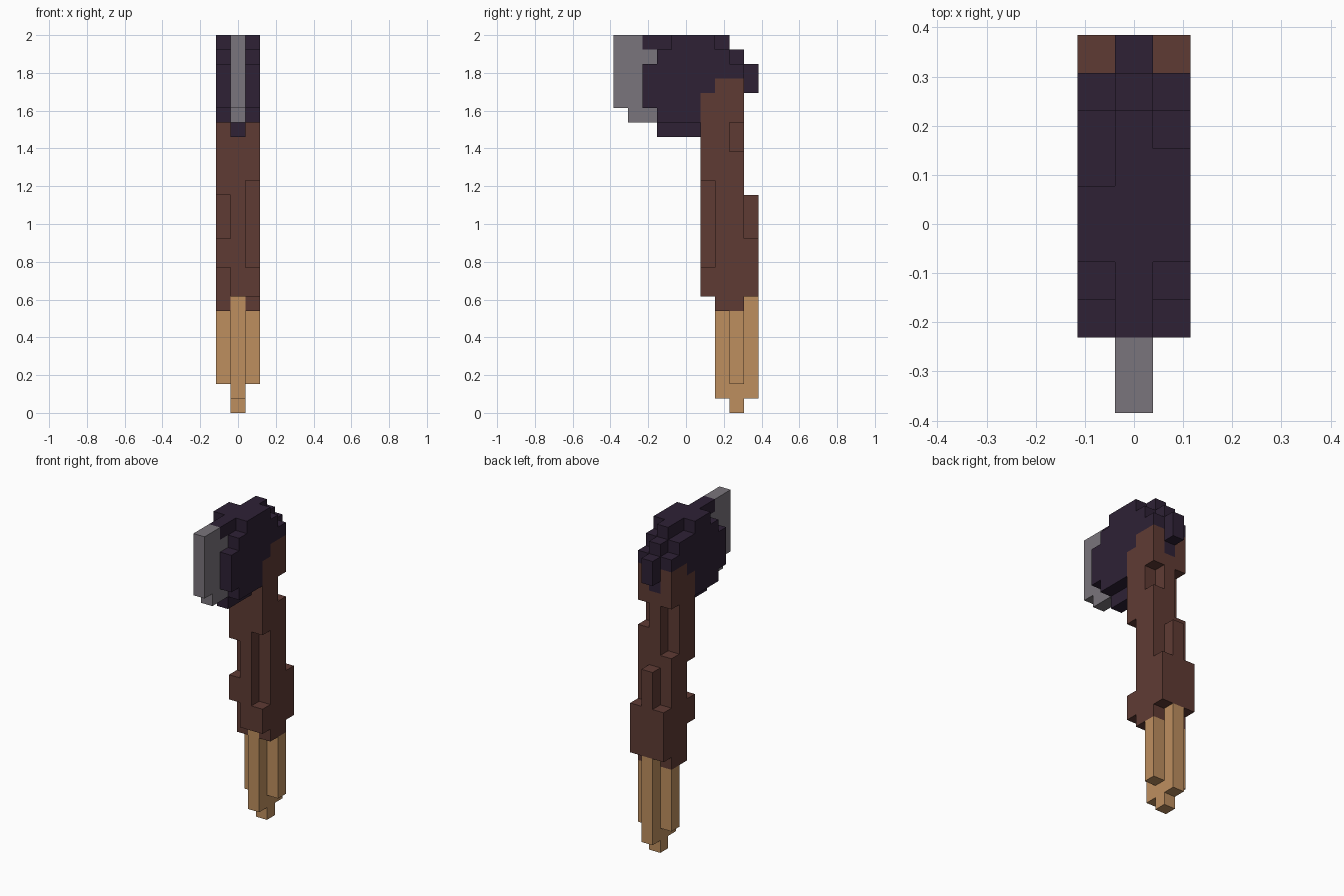
import bpy, bmesh, math
from mathutils import Vector

if "Cube" in bpy.data.objects:
    bpy.data.objects.remove(bpy.data.objects["Cube"], do_unlink=True)

U = 2 / 26                      # edge of one block
ORIGIN = Vector((1.5, 5, 0))    # block coordinates of the world origin
DIRS = [(1, 0, 0), (-1, 0, 0), (0, 1, 0), (0, -1, 0), (0, 0, 1), (0, 0, -1)]


def linear(c):
    c /= 255
    return c / 12.92 if c <= 0.04045 else ((c + 0.055) / 1.055) ** 2.4


def material(name, rgb):
    col = [linear(c) for c in rgb] + [1]
    m = bpy.data.materials.new(name)
    m.use_nodes = True
    m.diffuse_color = col
    b = next(n for n in m.node_tree.nodes if n.type == 'BSDF_PRINCIPLED')
    b.inputs["Base Color"].default_value = col
    b.inputs["Roughness"].default_value = 0.9
    return m


def blocks(*ranges):
    """Set of unit cells covered by ranges (x0, x1, y0, y1, z0, z1)."""
    return {(x, y, z) for x0, x1, y0, y1, z0, z1 in ranges
            for x in range(x0, x1) for y in range(y0, y1) for z in range(z0, z1)}


def build(name, cells, mat):
    """Outer skin of a set of cells, with coplanar squares merged."""
    bm = bmesh.new()
    verts = {}
    for c in cells:
        for d in DIRS:
            if tuple(a + b for a, b in zip(c, d)) in cells:
                continue
            n = Vector(d)
            u = Vector((d[1], d[2], d[0]))
            v = n.cross(u)
            mid = Vector(c) + Vector((.5, .5, .5)) + n / 2
            quad = []
            for su, sv in ((-1, -1), (1, -1), (1, 1), (-1, 1)):
                p = mid + u * su / 2 + v * sv / 2
                key = tuple(round(k) for k in p)
                if key not in verts:
                    verts[key] = bm.verts.new((Vector(key) - ORIGIN) * U)
                quad.append(verts[key])
            bm.faces.new(quad)
    bmesh.ops.dissolve_limit(bm, angle_limit=math.radians(1),
                             verts=bm.verts[:], edges=bm.edges[:])
    me = bpy.data.meshes.new(name)
    bm.to_mesh(me)
    bm.free()
    me.materials.append(mat)
    ob = bpy.data.objects.new(name, me)
    bpy.context.collection.objects.link(ob)
    return ob


# Handle: plus-shaped wooden shaft with a small tip
handle = blocks((1, 2, 7, 10, 1, 8), (0, 3, 8, 9, 2, 7), (1, 2, 8, 9, 0, 1))

# Grip: leather wrap with uneven notches front and back
grip = blocks((0, 3, 7, 9, 7, 23), (0, 3, 6, 7, 8, 22),
              (0, 3, 9, 10, 8, 12), (1, 2, 9, 10, 12, 15))
grip -= blocks((0, 1, 6, 7, 8, 10), (0, 1, 6, 7, 12, 15),    # front, right side
               (2, 3, 6, 7, 10, 16),                         # front, left side
               (0, 1, 8, 9, 16, 20), (2, 3, 8, 9, 18, 20),   # back notches
               (1, 2, 6, 9, 21, 23))                         # head core
grip -= handle

# Blade: thin plate in the middle layer
blade = blocks((1, 2, 0, 2, 21, 26), (1, 2, 1, 3, 20, 21), (1, 2, 2, 3, 24, 25))

# Head: stepped round disc
head = blocks((0, 3, 2, 9, 21, 24), (0, 3, 3, 8, 24, 25), (0, 3, 3, 6, 20, 21),
              (0, 1, 4, 6, 25, 26), (2, 3, 4, 7, 25, 26),    # top of the sides
              (1, 2, 2, 8, 25, 26), (1, 2, 3, 9, 24, 25),    # middle rim
              (1, 2, 9, 10, 22, 24), (1, 2, 3, 6, 19, 20))
head -= grip | blade

build("handle", handle, material("tan wood", (190, 143, 95)))
build("grip", grip, material("brown leather", (95, 59, 52)))
build("blade", blade, material("grey metal", (122, 117, 124)))
build("axe_head", head, material("dark purple", (46, 33, 53)))
